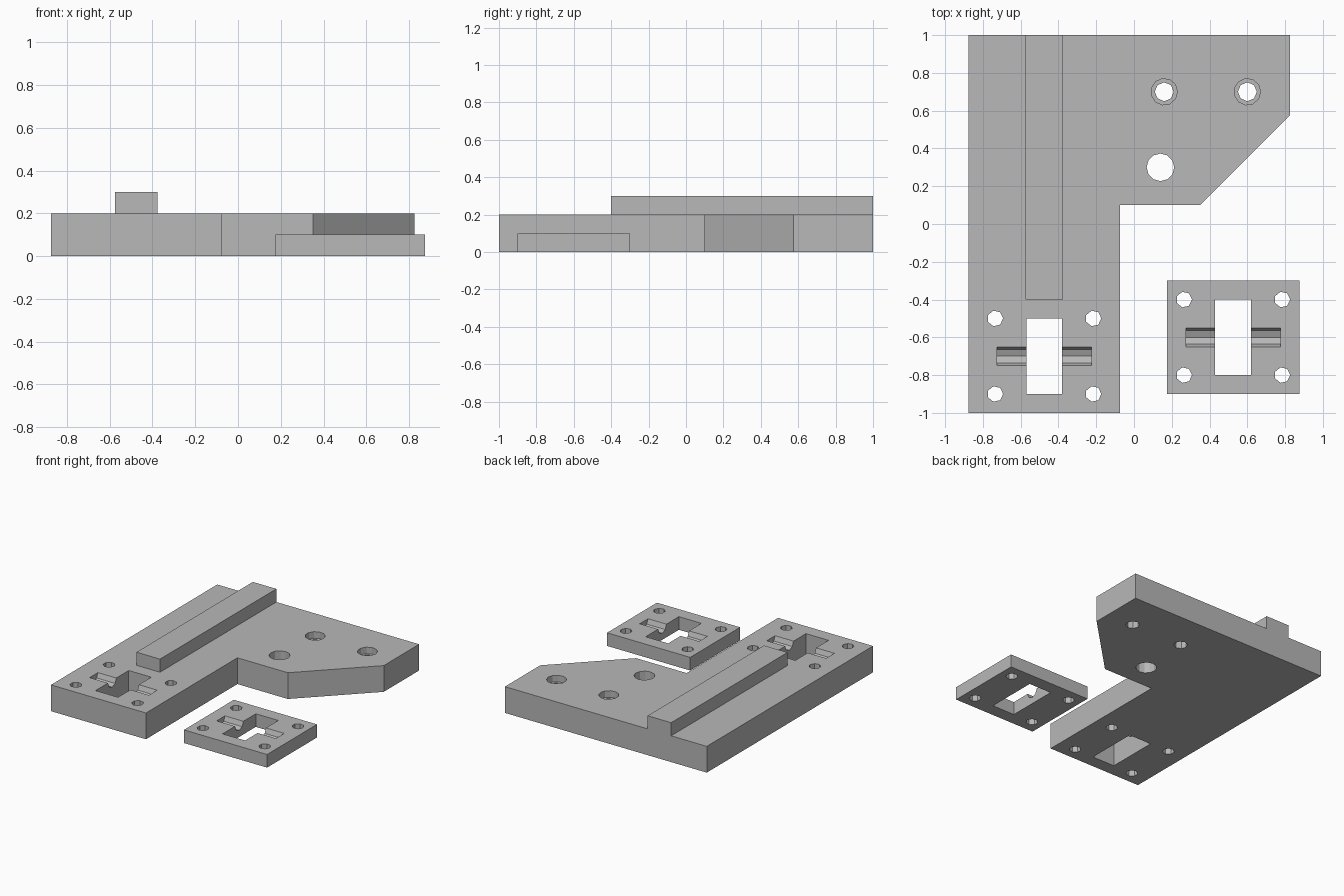
import bpy
from math import pi

cube = bpy.data.objects.get("Cube")
if cube:
    bpy.data.objects.remove(cube, do_unlink=True)

grey = bpy.data.materials.new("plain grey")
grey.use_nodes = True
colour = (0.48, 0.48, 0.48, 1)
grey.diffuse_color = colour
grey.node_tree.nodes["Principled BSDF"].inputs["Base Color"].default_value = colour


def prism(name, outline, z0, z1):
    """Upright solid with a counter-clockwise outline."""
    n = len(outline)
    verts = [(x, y, z) for z in (z0, z1) for x, y in outline]
    faces = [tuple(reversed(range(n))), tuple(range(n, 2 * n))]
    faces += [(i, (i + 1) % n, n + (i + 1) % n, n + i) for i in range(n)]
    mesh = bpy.data.meshes.new(name)
    mesh.from_pydata(verts, [], faces)
    mesh.materials.append(grey)
    obj = bpy.data.objects.new(name, mesh)
    bpy.context.collection.objects.link(obj)
    return obj


def block(name, x0, x1, y0, y1, z0, z1):
    return prism(name, [(x0, y0), (x1, y0), (x1, y1), (x0, y1)], z0, z1)


def cylinder(x, y, z, radius, depth, sides, along_x=False):
    # The first vertex of the round lies on +x, or on the top surface for grooves
    bpy.ops.mesh.primitive_cylinder_add(
        vertices=sides, radius=radius, depth=depth, location=(x, y, z),
        rotation=(0, pi / 2, 0) if along_x else (0, 0, -pi / 2))
    obj = bpy.context.object
    obj.data.materials.append(grey)
    return obj


def cut(target, cutter):
    cutter.hide_render = True
    mod = target.modifiers.new("cut", 'BOOLEAN')
    mod.operation = 'DIFFERENCE'
    mod.solver = 'EXACT'
    mod.object = cutter
    bpy.context.view_layer.objects.active = target
    bpy.ops.object.modifier_apply(modifier=mod.name)
    bpy.data.objects.remove(cutter, do_unlink=True)


def cut_mount(target, x, y, top):
    """Window, cross groove and four screw holes."""
    cut(target, block("window_cutter", x - 0.095, x + 0.095, y - 0.2, y + 0.2, -0.1, top + 0.1))
    cut(target, cylinder(x, y, top, 0.05, 0.5, 8, along_x=True))
    for sx in (-1, 1):
        for sy in (-1, 1):
            cut(target, cylinder(x + sx * 0.26, y + sy * 0.2, 0.1, 0.042, 0.6, 7))


# Main plate with its side arm
base = prism("base_plate", [(-0.875, -1), (-0.075, -1), (-0.075, 0.1), (0.35, 0.1),
                            (0.825, 0.575), (0.825, 1), (-0.875, 1)], 0, 0.2)
cut_mount(base, -0.475, -0.7, 0.2)

# Counterbored holes and the plain hole in the arm
for x in (0.16, 0.6):
    cut(base, cylinder(x, 0.7, 0.25, 0.07, 0.2, 11))
    cut(base, cylinder(x, 0.7, 0.1, 0.05, 0.6, 8))
cut(base, cylinder(0.14, 0.3, 0.1, 0.073, 0.6, 12))

# Raised rail
block("guide_rail", -0.575, -0.377, -0.4, 1, 0.2, 0.3)

# Loose clamp plate
clamp = block("clamp_plate", 0.175, 0.875, -0.9, -0.3, 0, 0.1)
cut_mount(clamp, 0.525, -0.6, 0.1)
